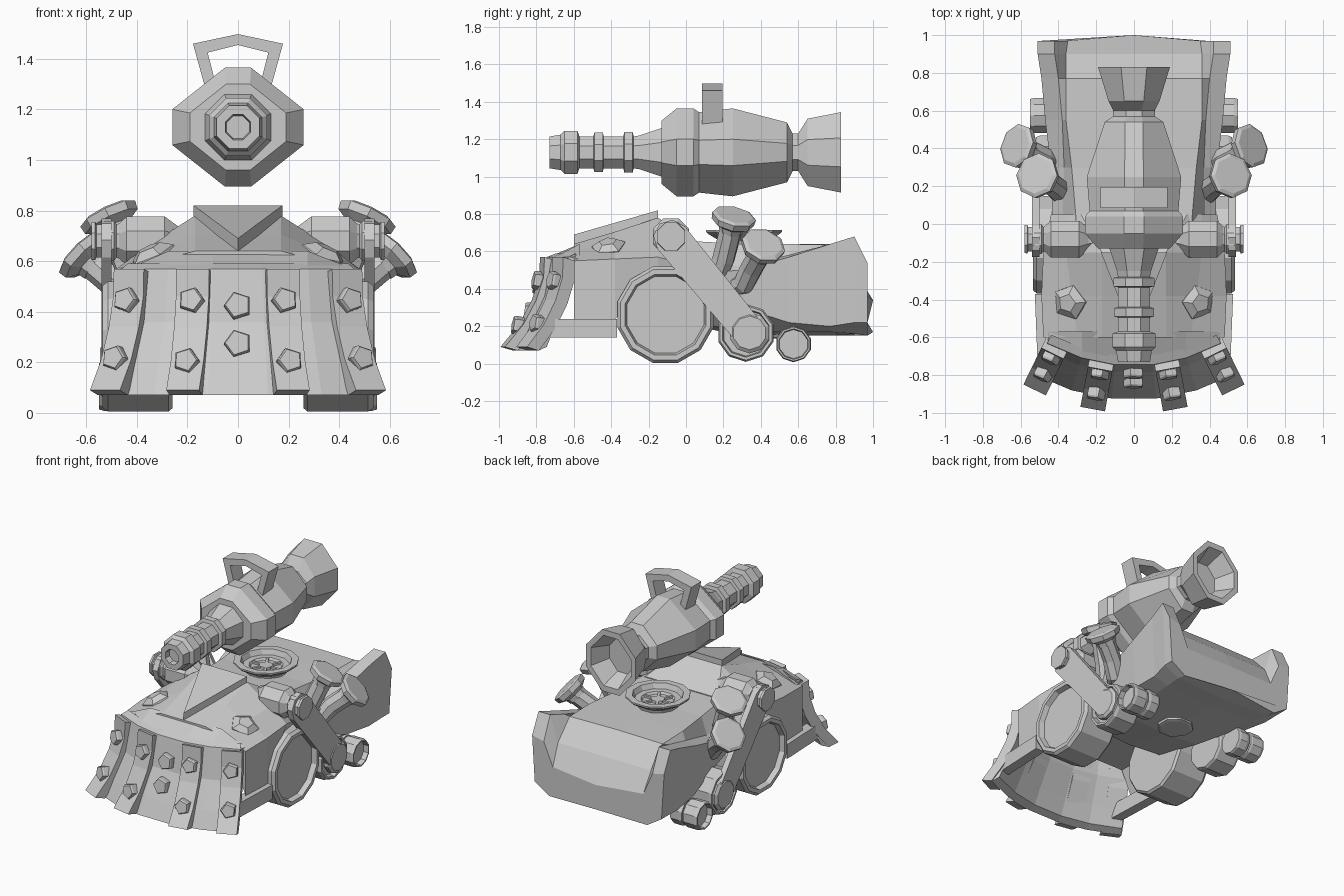
import bpy, bmesh
from math import sin, cos, pi, radians
from mathutils import Vector

if "Cube" in bpy.data.objects:
    bpy.data.objects.remove(bpy.data.objects["Cube"])


def loft(name, rings, mirror=False):
    """Join equal-length point rings with quads and cap both ends."""
    bm = bmesh.new()
    vs = [[bm.verts.new(p) for p in r] for r in rings]
    n = len(rings[0])
    for a, b in zip(vs, vs[1:]):
        for i in range(n):
            j = (i + 1) % n
            bm.faces.new((a[i], a[j], b[j], b[i]))
    bm.faces.new(vs[0][::-1])
    bm.faces.new(vs[-1])
    bmesh.ops.remove_doubles(bm, verts=bm.verts, dist=1e-5)
    bmesh.ops.recalc_face_normals(bm, faces=bm.faces)
    me = bpy.data.meshes.new(name)
    bm.to_mesh(me)
    bm.free()
    ob = bpy.data.objects.new(name, me)
    bpy.context.collection.objects.link(ob)
    if mirror:
        m = ob.modifiers.new("mirror", 'MIRROR')
        m.use_axis[0] = True
    return ob


def ring(c, d, r, n):
    """Regular polygon around point c, facing direction d."""
    q = Vector(d).to_track_quat('Z', 'Y')
    return [Vector(c) + q @ Vector((r * cos(2 * pi * (i + .5) / n), r * sin(2 * pi * (i + .5) / n), 0))
            for i in range(n)]


def lathe(name, origin, axis, profile, n=8, mirror=False):
    """Revolve (distance along axis, radius) pairs."""
    d = Vector(axis).normalized()
    return loft(name, [ring(Vector(origin) + d * t, d, r, n) for t, r in profile], mirror)


def tube(name, pts, r, n=8, mirror=False):
    p = [Vector(a) for a in pts]
    rings = []
    for i in range(len(p)):
        d = p[min(i + 1, len(p) - 1)] - p[max(i - 1, 0)]
        rings.append(ring(p[i], d, r, n))
    return loft(name, rings, mirror)


def hull(name, sections):
    """Loft half sections (bottom centre to top centre) reflected over x."""
    rings = []
    for y, half in sections:
        left = [(-x, z) for x, z in half[1:-1]][::-1]
        rings.append([(x, y + (.03 if x == 0 and y > .96 else 0), z) for x, z in half + left])
    return loft(name, rings)


# Front hull and hood
hull("front_hull", [
    (-.60, [(0, .42), (.40, .42), (.48, .24), (.48, .55), (.30, .605), (.17, .64), (0, .64)]),
    (-.38, [(0, .42), (.40, .42), (.49, .24), (.49, .56), (.33, .635), (.17, .705), (0, .705)]),
    (-.15, [(0, .42), (.40, .42), (.44, .40), (.48, .57), (.36, .66), (.17, .78), (0, .78)]),
    (.05, [(0, .42), (.38, .42), (.42, .42), (.44, .52), (.36, .60), (.28, .66), (0, .66)])])

# Raised arrow-shaped hood plate pointing forward
loft("hood_plate", [[(0, -.60, z), (.175, -.15, z + .13), (-.175, -.15, z + .13)] for z in (.63, .69)])

# Rear hull with raised side walls
hull("rear_hull", [
    (-.05, [(0, .22), (.26, .24), (.40, .40), (.43, .48), (.38, .56), (.30, .66), (0, .66)]),
    (.30, [(0, .15), (.28, .17), (.42, .30), (.44, .50), (.37, .52), (.33, .64), (0, .64)]),
    (.55, [(0, .15), (.34, .17), (.45, .22), (.47, .57), (.38, .58), (.36, .64), (0, .64)]),
    (.77, [(0, .15), (.36, .17), (.47, .20), (.49, .64), (.40, .64), (.36, .635), (0, .64)]),
    (.90, [(0, .15), (.38, .16), (.49, .22), (.51, .68), (.42, .68), (.36, .50), (0, .50)]),
    (.97, [(0, .17), (.38, .15), (.49, .22), (.51, .54), (.42, .52), (.35, .36), (0, .34)])])
lathe("belly_hatch", (0, .42, .16), (0, 0, -1), [(0, .12), (.02, .12), (.025, .10)], 8)


# Plow: everything is placed in polar form around (0, 0.2)
def polar(a, r, z, side=0):
    return (r * sin(a) + side * cos(a), .2 - r * cos(a) + side * sin(a), z)


front = [(.57, .95), (.36, .99), (.18, 1.08), (.07, 1.13)]
angles = [radians(a) for a in (-29, -17, -6, 6, 17, 29)]
plate = front + [(z + .02, r - .05) for z, r in front[::-1]]
loft("plow_plate", [[polar(a, r, z) for z, r in plate] for a in angles])
shelf = []
for a in angles:
    x, y, z = polar(a, .94, .57)
    shelf.append([(x, y, .57), (x, y, .50), (x, -.57, .50), (x, -.57, .64 if abs(x) < .3 else .56)])
loft("plow_shelf", shelf)
loft("plow_skirt", [[(x, y, .14), (x, y, .24), (x - .07, y, .24), (x - .07, y, .14)]
                    for x, y in ((.51, -.75), (.525, -.37))], True)

rib = [(.57, .985), (.46, .99), (.34, 1.03), (.21, 1.10), (.09, 1.20)]
for label, deg, bolts in (("inner", 10.5, ((.44, 1.0), (.20, 1.11))),
                          ("outer", 26, ((.44, 1.0), (.21, 1.10)))):
    a = radians(deg)
    loft(label + "_plow_rib",
         [[polar(a, r, z, -.066), polar(a, r, z, .066), polar(a, r - .07, z - .02, .066),
           polar(a, r - .07, z - .02, -.066)] for z, r in rib], True)
    for k, (z, r) in enumerate(bolts):
        lathe(f"{label}_rib_bolt_{k}", polar(a, r - .02, z), (sin(a), -cos(a), .18),
              [(0, .052), (.045, .052), (.055, .045)], 5, True)
for z, r in ((.42, .975), (.27, 1.025)):
    lathe("centre_bolt", (0, .2 - r + .01, z), (0, -1, .15), [(0, .056), (.04, .056), (.05, .05)], 5)
lathe("hood_stud", (.33, -.41, .60), (.40, -.15, .88), [(0, .10), (.03, .095), (.06, .05)], 5, True)


# Wheels with recessed hubs
def wheel(name, y, z, r, x0, x1, n):
    w = x1 - x0
    lathe(name, (x0, y, z), (1, 0, 0),
          [(0, r * .8), (0, r * .95), (.015, r), (w - .02, r), (w, r * .94), (w, r * .84), (w - .035, r * .80)],
          n, True)


wheel("main_wheel", -.11, .262, .266, .26, .535, 12)
wheel("middle_wheel", .32, .165, .155, .34, .52, 10)
wheel("rear_wheel_inner", .575, .105, .097, .34, .43, 10)
wheel("rear_wheel_outer", .575, .105, .097, .44, .55, 10)
lathe("link_hub", (.50, .34, .165), (1, 0, 0), [(0, .11), (.03, .11), (.045, .09)], 10, True)

# Side link bars
A, B = Vector((-.08, .675)), Vector((.34, .165))
u = (B - A).normalized()
v = Vector((-u.y, u.x))
outline = []
for c, s, r in ((A, -1, .095), (B, 1, .085)):
    for k in range(5):
        t = -pi / 2 + k * pi / 4
        outline.append(c + s * r * (u * cos(t) + v * sin(t)))
loft("link_bar", [[(x, p.x, p.y) for p in outline] for x in (.50, .54)], True)

# Trunnions on both sides
lathe("trunnion", (.20, -.08, .68), (1, 0, 0),
      [(0, .05), (.04, .065), (.09, .105), (.24, .105), (.27, .075), (.28, .07), (.29, .085),
       (.33, .085), (.34, .07), (.36, .07), (.365, .082), (.38, .08)], 8, True)

# Exhaust stacks
cap = [(-.03, .065), (0, .07), (.025, .115), (.06, .12), (.07, .10)]
for label, pts, d in (
        ("upper", [(.28, .08, .42), (.38, .16, .46), (.42, .20, .56), (.49, .245, .735)], (.42, .2, .88)),
        ("lower", [(.30, .20, .40), (.42, .31, .43), (.48, .35, .51), (.58, .40, .595)], (.68, .25, .68))):
    tube(label + "_exhaust_pipe", pts, .062, 8, True)
    lathe(label + "_exhaust_cap", pts[-1], d, cap, 8, True)

# Turret ring on the deck
lathe("turret_ring", (0, .31, .62), (0, 0, 1),
      [(0, .13), (.04, .14), (.075, .20), (.085, .21), (.095, .21), (.095, .165), (.06, .15), (.06, .11),
       (.045, .10)], 12)
lathe("turret_pivot", (0, .31, .64), (0, 0, 1), [(0, .05), (.04, .045)], 8)
for k in range(3):
    a = k * pi / 3
    o = Vector((cos(a), sin(a), 0)) * .11
    tube("turret_spoke", [Vector((0, .31, .67)) - o, Vector((0, .31, .67)) + o], .012, 4)


# Cannon: octagonal sections along y with flat sides (cw) and flat tops (ch)
def octa(y, w, h, cw, ch=None):
    q = [(w, h * (ch or cw)), (w * cw, h), (-w * cw, h), (-w, h * (ch or cw))]
    return [(x, y, 1.13 + z) for x, z in q + [(-x, -z) for x, z in q]]


barrel = [(-.69, .045), (-.73, .05), (-.73, .085), (-.67, .095), (-.65, .115), (-.58, .115), (-.57, .085),
          (-.495, .085), (-.49, .105), (-.445, .105), (-.44, .085), (-.335, .085), (-.33, .108), (-.285, .108),
          (-.28, .085), (-.25, .09), (-.13, .13), (-.10, .13)]
loft("cannon_barrel", [octa(y, r, r, .41) for y, r in barrel])
body = [(-.13, .13, .13, .35), (-.13, .19, .17, .25, .33), (-.05, .26, .235, .2, .3), (.04, .26, .235, .2, .3),
        (.07, .235, .215, .2, .3), (.25, .25, .235, .2, .3), (.54, .155, .16, .3), (.57, .11, .10, .38),
        (.60, .11, .10, .38), (.65, .135, .18, .38), (.83, .19, .215, .36), (.83, .155, .175, .36),
        (.70, .10, .12, .38)]
loft("cannon_body", [octa(*s) for s in body])

# Carry handle on the cannon
outer = [(-.12, 1.25), (-.178, 1.46), (0, 1.498), (.178, 1.46), (.12, 1.25)]
inner = [(-.075, 1.25), (-.12, 1.425), (0, 1.455), (.12, 1.425), (.075, 1.25)]
loft("cannon_handle", [[(ox, .085, oz), (ox, .195, oz), (ix, .195, iz), (ix, .085, iz)]
                       for (ox, oz), (ix, iz) in zip(outer, inner)])
